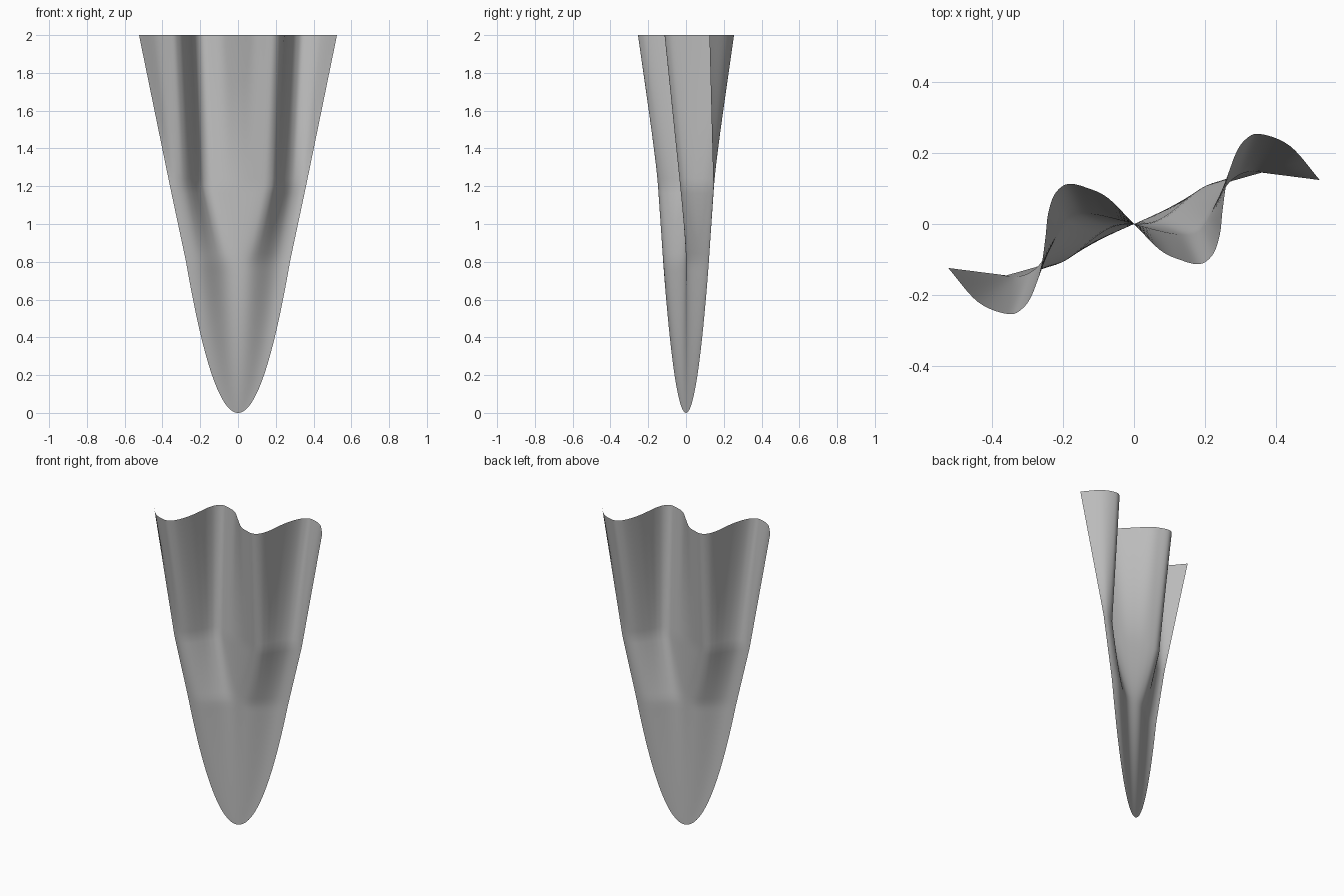
import bpy
import math
from mathutils import Vector

# Remove the default cube
default_cube = bpy.data.objects.get("Cube")
if default_cube:
    bpy.data.objects.remove(default_cube)

HEIGHT = 2.0
MIDDLE = 1.2
LOWER = 0.8
STEPS = 6
ROWS = 80

# Half cross-sections in plan, from the centre out to the free edge
rim_section = [(0, 0), (.073, -.073), (.13, -.101), (.186, -.113), (.223, -.085),
               (.242, -.03), (.25, .04), (.262, .12), (.285, .194), (.313, .237),
               (.355, .254), (.44, .22), (.524, .124)]
middle_section = [(0, 0), (.06, -.016), (.11, -.027), (.15, -.03), (.18, -.018),
                  (.2, .005), (.215, .03), (.232, .062), (.252, .095), (.275, .123),
                  (.3, .14), (.33, .148), (.36, .145)]


def smooth_section(points):
    """Run a Catmull-Rom curve through the points, mirrored about the centre."""
    half = [Vector(point) for point in points]
    control = [-half[1]] + half + [half[-1] * 2 - half[-2]]
    curve = []
    for before, start, end, after in zip(control, control[1:], control[2:], control[3:]):
        for step in range(STEPS):
            t = step / STEPS
            curve.append(start + (end - before) * t / 2
                         + (before * 2 - start * 5 + end * 4 - after) * t ** 2 / 2
                         + (start * 3 - before - end * 3 + after) * t ** 3 / 2)
    curve.append(half[-1])
    return [-point for point in reversed(curve[1:])] + curve


rim = smooth_section(rim_section)
middle = smooth_section(middle_section)
count = len(rim)

# Gently rippled lower section and the straight line it grows out of
lower, straight = [], []
for column in range(count):
    s = 2 * column / (count - 1) - 1
    x = .275 * s
    straight.append(Vector((x, .44 * x)))
    lower.append(Vector((x, .44 * x - .019 * math.sin(2 * math.pi * s))))


def section_at(z):
    """Blend the key sections; the sheet narrows to a rounded tip at the foot."""
    if z < LOWER:
        k = z / LOWER
        return [a.lerp(b, k) * math.sqrt(k) for a, b in zip(straight, lower)]
    if z < MIDDLE:
        k = (z - LOWER) / (MIDDLE - LOWER)
        return [a.lerp(b, k) for a, b in zip(lower, middle)]
    k = (z - MIDDLE) / (HEIGHT - MIDDLE)
    return [a.lerp(b, k) for a, b in zip(middle, rim)]


# Rows crowd towards the foot so the tip stays round
vertices = [(0, 0, 0)]
faces = [(0, column + 2, column + 1) for column in range(count - 1)]
for row in range(1, ROWS + 1):
    z = HEIGHT * (row / ROWS) ** 2
    vertices += [(point.x, point.y, z) for point in section_at(z)]
for row in range(ROWS - 1):
    for column in range(count - 1):
        corner = 1 + row * count + column
        faces.append((corner, corner + 1, corner + count + 1, corner + count))

# Rippled sheet
mesh = bpy.data.meshes.new("rippled_sheet")
mesh.from_pydata(vertices, [], faces)
mesh.update()
sheet = bpy.data.objects.new("rippled_sheet", mesh)
bpy.context.collection.objects.link(sheet)

# Plain grey finish
grey = bpy.data.materials.new("plain_grey")
grey.use_nodes = True
colour = (.5, .5, .5, 1)
grey.diffuse_color = colour
grey.node_tree.nodes["Principled BSDF"].inputs["Base Color"].default_value = colour
mesh.materials.append(grey)

bpy.ops.object.select_all(action="DESELECT")
sheet.select_set(True)
bpy.context.view_layer.objects.active = sheet
bpy.ops.object.shade_smooth()
